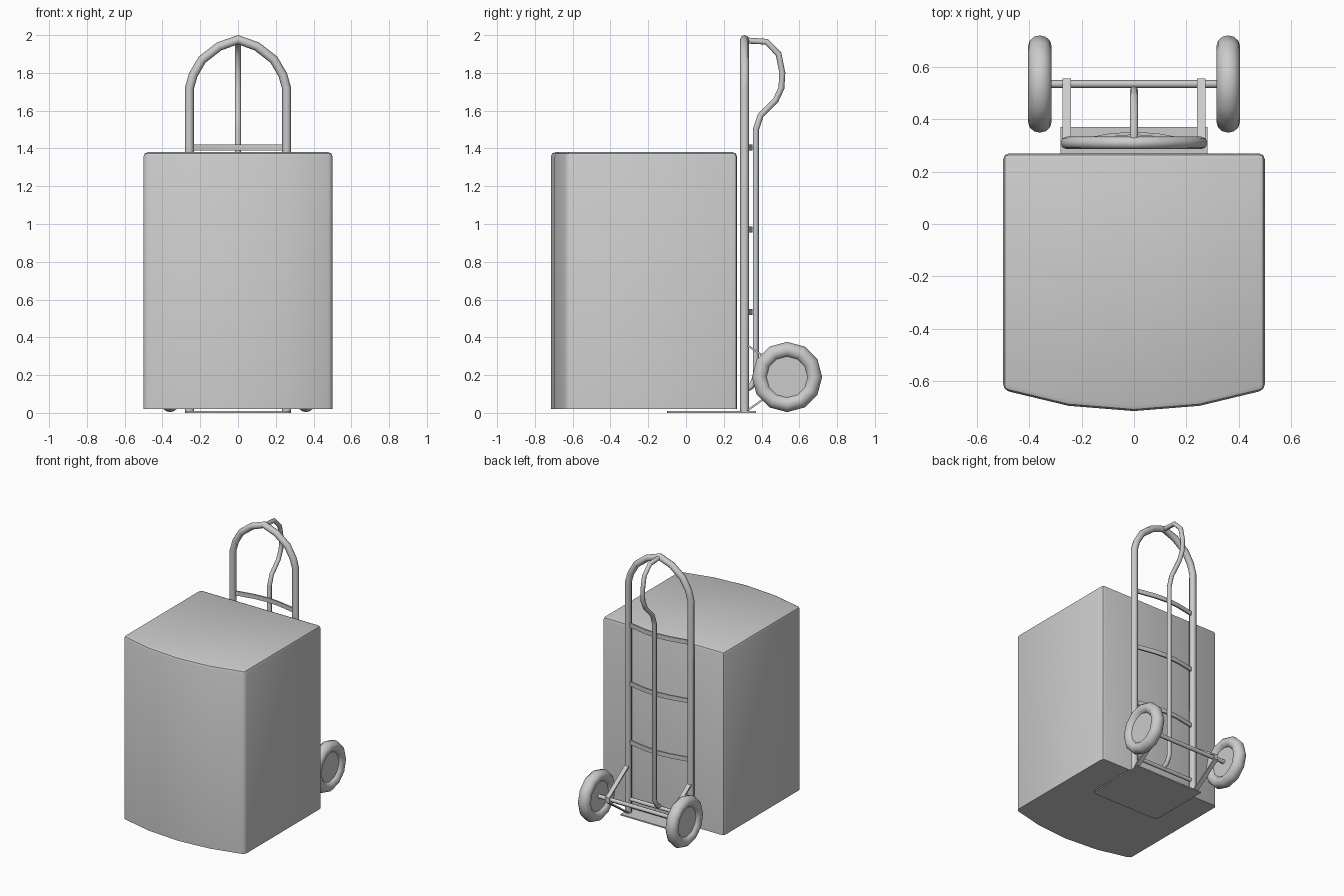
import bpy, bmesh, math
from mathutils import Vector

if "Cube" in bpy.data.objects:
    bpy.data.objects.remove(bpy.data.objects["Cube"])

grey = bpy.data.materials.new("plain_grey")
grey.use_nodes = True
grey.diffuse_color = (0.6, 0.6, 0.6, 1)
grey.node_tree.nodes["Principled BSDF"].inputs["Base Color"].default_value = grey.diffuse_color


def finish(name, mesh, angle=40):
    """Link a mesh as a named, coloured part with smooth shading."""
    obj = bpy.data.objects.new(name, mesh)
    bpy.context.collection.objects.link(obj)
    mesh.materials.clear()
    mesh.materials.append(grey)
    bpy.ops.object.select_all(action="DESELECT")
    obj.select_set(True)
    bpy.context.view_layer.objects.active = obj
    bpy.ops.object.shade_smooth_by_angle(angle=math.radians(angle))
    return obj


def from_bmesh(name, bm, angle=40):
    bmesh.ops.recalc_face_normals(bm, faces=bm.faces)
    mesh = bpy.data.meshes.new(name)
    bm.to_mesh(mesh)
    bm.free()
    return finish(name, mesh, angle)


def tube(name, points, radius):
    """Round tube along a polyline."""
    curve = bpy.data.curves.new(name, "CURVE")
    curve.dimensions = "3D"
    curve.bevel_depth = radius
    curve.bevel_resolution = 2
    curve.use_fill_caps = True
    spline = curve.splines.new("POLY")
    spline.points.add(len(points) - 1)
    for p, co in zip(spline.points, points):
        p.co = (*co, 1)
    temp = bpy.data.objects.new(name + "_path", curve)
    bpy.context.collection.objects.link(temp)
    bpy.context.view_layer.update()
    mesh = bpy.data.meshes.new_from_object(
        temp.evaluated_get(bpy.context.evaluated_depsgraph_get()))
    bpy.data.objects.remove(temp)
    return finish(name, mesh, 60)


def prism(name, outline, offset, bevel=None):
    """Extrude a planar outline by an offset; bevel picks edges to round."""
    bm = bmesh.new()
    face = bm.faces.new([bm.verts.new(p) for p in outline])
    new = bmesh.ops.extrude_face_region(bm, geom=[face])["geom"]
    bmesh.ops.translate(bm, vec=offset,
                        verts=[g for g in new if isinstance(g, bmesh.types.BMVert)])
    if bevel:
        pick, width, segments = bevel
        bmesh.ops.bevel(bm, geom=[e for e in bm.edges if pick(e)], offset=width,
                        segments=segments, profile=0.5, affect="EDGES")
    return from_bmesh(name, bm)


def upright(e):
    a, b = (v.co for v in e.verts)
    return abs(a.z - b.z) > 0.001


# Big case with a bowed front and rounded top and corners
BASE, TOP = 0.02, 1.38
front = [(-0.5, -0.635), (-0.25, -0.695), (0, -0.715), (0.25, -0.695), (0.5, -0.635)]
prism("case", [(x, y, BASE) for x, y in [(-0.5, 0.27), *front, (0.5, 0.27)]],
      (0, 0, TOP - BASE),
      (lambda e: all(v.co.z > 1 for v in e.verts)
       or upright(e) and abs(e.verts[0].co.x) > 0.4, 0.022, 2))

# Toe plate under the case
prism("toe_plate", [(-0.28, -0.1, 0), (0.28, -0.1, 0), (0.28, 0.37, 0), (-0.28, 0.37, 0)],
      (0, 0, 0.009), (lambda e: upright(e) and e.verts[0].co.y < 0, 0.03, 3))

# Arched frame tube
FRAME_X, FRAME_Y = 0.257, 0.31
half = [(FRAME_X, 0.005), (FRAME_X, 1.72), (0.237, 1.79), (0.19, 1.87), (0.1, 1.94)]
arch = half + [(0, 1.976)] + [(-x, z) for x, z in reversed(half)]
tube("frame_tube", [(x, FRAME_Y, z) for x, z in arch], 0.024)

# Centre bar bending back into a grip
grip = [(0.31, 0.12), (0.345, 0.14), (0.37, 0.19), (0.37, 1.5), (0.395, 1.575),
        (0.475, 1.655), (0.505, 1.72), (0.51, 1.8), (0.49, 1.9), (0.425, 1.965), (0.31, 1.972)]
tube("centre_grip_bar", [(0, y, z) for y, z in grip], 0.016)

# Bowed cross straps and straight lower rail
bow = [(-FRAME_X, 0.315), (-0.1, 0.345), (0, 0.353), (0.1, 0.345), (FRAME_X, 0.315)]
outline = bow + [(x, y - 0.012) for x, y in reversed(bow)]
for name, z in [("lower", 0.535), ("middle", 0.97), ("upper", 1.405)]:
    prism(name + "_cross_strap", [(x, y, z - 0.016) for x, y in outline], (0, 0, 0.032))
tube("lower_rail", [(-FRAME_X, FRAME_Y, 0.11), (FRAME_X, FRAME_Y, 0.11)], 0.014)

# Axle
AXLE = Vector((0, 0.535, 0.19))
tube("axle", [(-0.36, AXLE.y, AXLE.z), (0.36, AXLE.y, AXLE.z)], 0.015)


def wheel_part(name, x, profile, closed, sides=12):
    """Spin an (offset, radius) profile around the axle."""
    bm = bmesh.new()
    rings = []
    for i in range(sides):
        a = 2 * math.pi * i / sides
        rings.append([bm.verts.new((x + o, AXLE.y + r * math.sin(a), AXLE.z + r * math.cos(a)))
                      for o, r in profile])
    n = len(profile)
    for i in range(sides):
        a, b = rings[i], rings[(i + 1) % sides]
        for j in range(n if closed else n - 1):
            k = (j + 1) % n
            bm.faces.new((a[j], a[k], b[k], b[j]))
    if not closed:
        bm.faces.new([r[0] for r in rings])
        bm.faces.new([r[-1] for r in rings])
    return from_bmesh(name, bm, 50)


# Tyre section is a rounded oval; hub is a recessed disc
tyre = [(0.045 * math.cos(t), 0.145 + 0.041 * math.sin(t))
        for t in (2 * math.pi * i / 12 for i in range(12))]
for side, s in (("left", 1), ("right", -1)):
    wheel_part(side + "_tyre", s * 0.36, tyre, True)
    wheel_part(side + "_hub", s * 0.36, [(-0.02, 0.125), (0.02, 0.125)], False)

    # Folded strap bracket holding the axle
    fold = [(0.32, 0.367), (0.556, 0.21), (0.556, 0.17), (0.32, 0.003),
            (0.32, 0.015), (0.546, 0.175), (0.546, 0.205), (0.32, 0.355)]
    prism(side + "_axle_bracket", [(s * FRAME_X - 0.016, y, z) for y, z in fold],
          (0.032, 0, 0))
